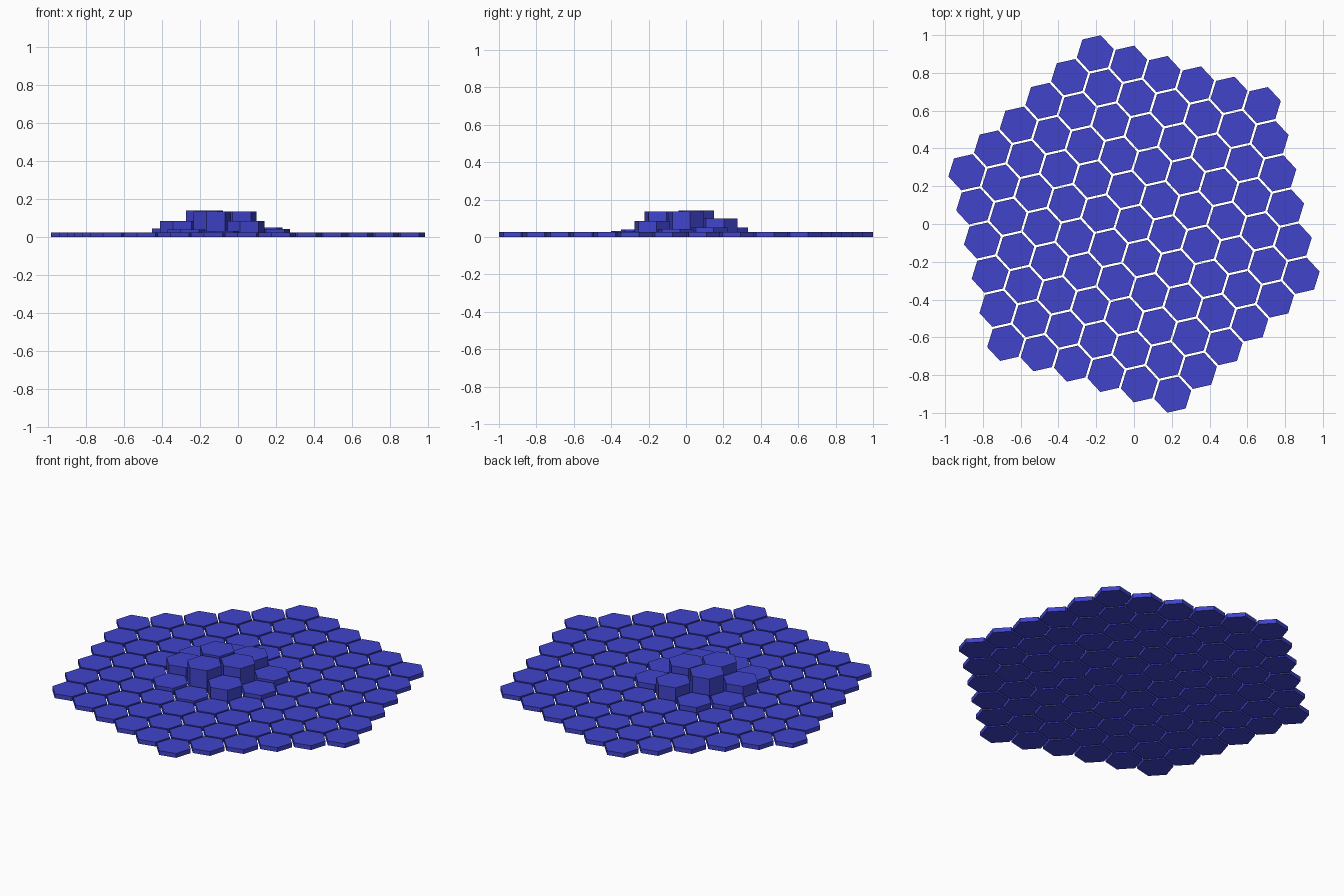
import bpy, bmesh
from math import sin, cos, pi, radians
from mathutils import Matrix

if "Cube" in bpy.data.objects:
    bpy.data.objects.remove(bpy.data.objects["Cube"])

S = 0.1853           # spacing between tile centres
R = 0.1              # tile corner radius
RINGS = 5
TILT = radians(-17.2)
BASE = 0.026         # height of flat tiles

# grid position (along first axis, along second axis) -> height of raised tile
RAISED = {
    (-1, 0): 0.141, (0, 0): 0.136, (0, -1): 0.135,
    (-1, 1): 0.100, (1, -1): 0.086, (-1, -1): 0.085,
    (0, 1): 0.051, (-2, 1): 0.050, (-2, 0): 0.046,
    (1, 0): 0.043, (0, -2): 0.041, (1, -2): 0.033,
}

blue = bpy.data.materials.new("royal blue")
blue.diffuse_color = (0.052, 0.057, 0.6, 1)
blue.use_nodes = True
blue.node_tree.nodes["Principled BSDF"].inputs["Base Color"].default_value = blue.diffuse_color


def centre(a, b):
    return (S * (a * cos(TILT) + b * cos(TILT + pi / 3)),
            S * (a * sin(TILT) + b * sin(TILT + pi / 3)))


def add_tile(bm, a, b, h):
    # hexagonal prism standing on z = 0
    x, y = centre(a, b)
    ring = [(x + R * cos(TILT + pi / 6 + k * pi / 3),
             y + R * sin(TILT + pi / 6 + k * pi / 3)) for k in range(6)]
    low = [bm.verts.new((px, py, 0)) for px, py in ring]
    top = [bm.verts.new((px, py, h)) for px, py in ring]
    bm.faces.new(top)
    bm.faces.new(low[::-1])
    for k in range(6):
        j = (k + 1) % 6
        bm.faces.new((low[k], low[j], top[j], top[k]))


def make_tiles(name, tiles):
    bm = bmesh.new()
    for (a, b), h in tiles.items():
        add_tile(bm, a, b, h)
    me = bpy.data.meshes.new(name)
    bm.to_mesh(me)
    bm.free()
    me.materials.append(blue)
    bpy.context.collection.objects.link(bpy.data.objects.new(name, me))


# flat tiles: hexagon-shaped field around the raised mound
flat = {(a, b): BASE
        for a in range(-RINGS, RINGS + 1) for b in range(-RINGS, RINGS + 1)
        if abs(a + b) <= RINGS and (a, b) not in RAISED}
make_tiles("flat_tiles", flat)
make_tiles("raised_tiles", RAISED)
